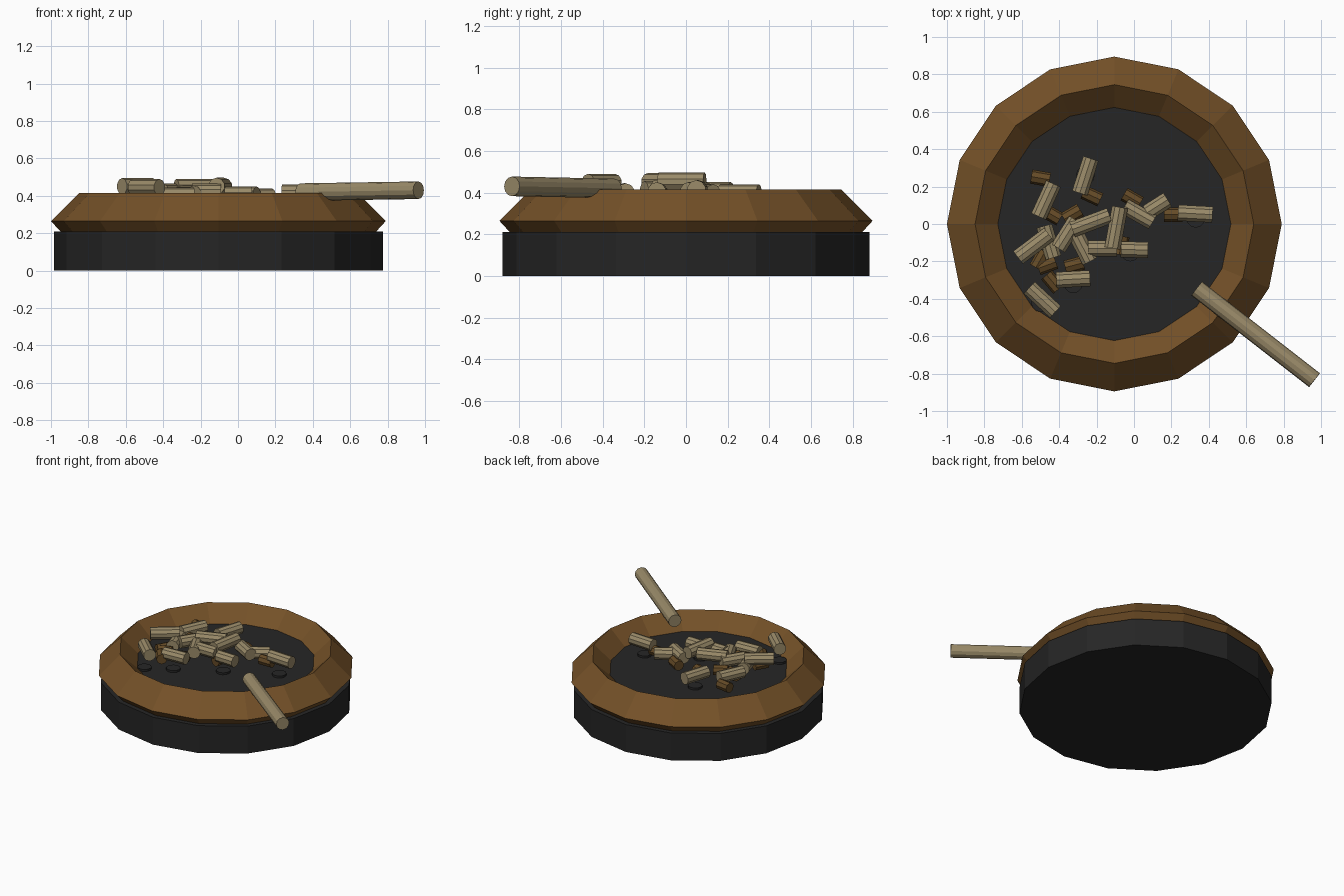
import bpy, bmesh, math
from mathutils import Vector

if "Cube" in bpy.data.objects:
    bpy.data.objects.remove(bpy.data.objects["Cube"])


def material(name, rgb):
    m = bpy.data.materials.new(name)
    m.diffuse_color = (*rgb, 1)
    m.use_nodes = True
    m.node_tree.nodes["Principled BSDF"].inputs["Base Color"].default_value = m.diffuse_color
    return m


BLACK = material("matte black", (0.019, 0.019, 0.019))
BROWN = material("warm brown", (0.175, 0.082, 0.021))
TAN = material("paper tan", (0.32, 0.255, 0.14))
STUB = material("burnt brown", (0.13, 0.07, 0.02))
CX = -0.105          # bowl centre on x


def finish(bm, name, mat):
    bmesh.ops.recalc_face_normals(bm, faces=bm.faces)
    me = bpy.data.meshes.new(name)
    bm.to_mesh(me)
    bm.free()
    me.materials.append(mat)
    ob = bpy.data.objects.new(name, me)
    bpy.context.collection.objects.link(ob)
    return ob


def lathe(name, profile, mat, closed, sides=16):
    """Turn (radius, z) points round the bowl axis."""
    bm = bmesh.new()
    rings = []
    for r, z in profile:
        rings.append([bm.verts.new((CX + r * math.cos(2 * math.pi * i / sides),
                                    r * math.sin(2 * math.pi * i / sides), z))
                      for i in range(sides)])
    pairs = list(zip(rings, rings[1:]))
    if closed:
        pairs.append((rings[-1], rings[0]))
    else:
        bm.faces.new(rings[0])
        bm.faces.new(rings[-1])
    for a, b in pairs:
        for i in range(sides):
            j = (i + 1) % sides
            bm.faces.new((a[i], a[j], b[j], b[i]))
    return finish(bm, name, mat)


def rod(name, a, b, r, mat, sides=10):
    """Cylinder between two points."""
    a, b = Vector(a), Vector(b)
    bm = bmesh.new()
    bmesh.ops.create_cone(bm, cap_ends=True, segments=sides, radius1=r, radius2=r,
                          depth=(b - a).length)
    ob = finish(bm, name, mat)
    ob.rotation_euler = (b - a).to_track_quat('Z', 'Y').to_euler()
    ob.location = (a + b) / 2
    return ob


# bowl: base, faceted rim, floor
lathe("base", [(0.88, 0), (0.88, 0.21)], BLACK, False)
lathe("rim", [(0.84, 0.205), (0.895, 0.265), (0.745, 0.415), (0.62, 0.30), (0.62, 0.205)],
      BROWN, True)
lathe("floor", [(0.625, 0.22), (0.625, 0.303)], BLACK, False)

# long stick resting on the rim
rod("long_stick", (0.335, -0.345, 0.42), (0.965, -0.835, 0.43), 0.047, TAN, 12)

# short butts: x1, y1, x2, y2, height
butts = [
    (-0.23, 0.35, -0.29, 0.165, 0.395), (-0.43, 0.215, -0.51, 0.04, 0.405),
    (-0.62, -0.18, -0.455, -0.055, 0.45), (-0.56, -0.34, -0.42, -0.47, 0.445),
    (-0.415, -0.30, -0.235, -0.29, 0.40), (-0.48, -0.01, -0.43, -0.18, 0.40),
    (-0.405, -0.13, -0.31, 0.02, 0.42), (-0.33, -0.03, -0.13, 0.045, 0.445),
    (-0.315, -0.045, -0.235, -0.20, 0.41), (-0.245, -0.13, -0.09, -0.13, 0.42),
    (-0.075, 0.09, -0.115, -0.13, 0.452), (-0.05, 0.095, 0.10, 0.01, 0.405),
    (0.07, 0.06, 0.18, 0.13, 0.395), (0.235, 0.06, 0.42, 0.05, 0.415),
    (-0.07, -0.135, 0.075, -0.14, 0.405),
]
for x1, y1, x2, y2, z in butts:
    rod("butt", (x1, y1, z), (x2, y2, z), 0.045, TAN)

# burnt stubs: x, y, direction in degrees
stubs = [
    (-0.50, 0.245, -10), (-0.225, 0.15, -25), (-0.44, 0.05, -30), (-0.33, 0.05, 30),
    (-0.01, 0.135, -30), (-0.465, -0.22, 20), (-0.32, -0.22, 15), (-0.435, -0.31, -50),
    (0.21, 0.05, 0), (-0.07, -0.115, 80), (-0.50, -0.19, 60),
]
for x, y, ang in stubs:
    d = Vector((math.cos(math.radians(ang)), math.sin(math.radians(ang)), 0)) * 0.05
    c = Vector((x, y, 0.372))
    rod("burnt_stub", c - d, c + d, 0.038, STUB, 8)

# ash spots under some butts
for x, y in [(0.33, 0.03), (-0.02, -0.15), (-0.325, -0.32), (-0.50, -0.42), (-0.26, 0.26)]:
    rod("ash_spot", (x, y, 0.30), (x, y, 0.318), 0.05, BLACK, 12)
